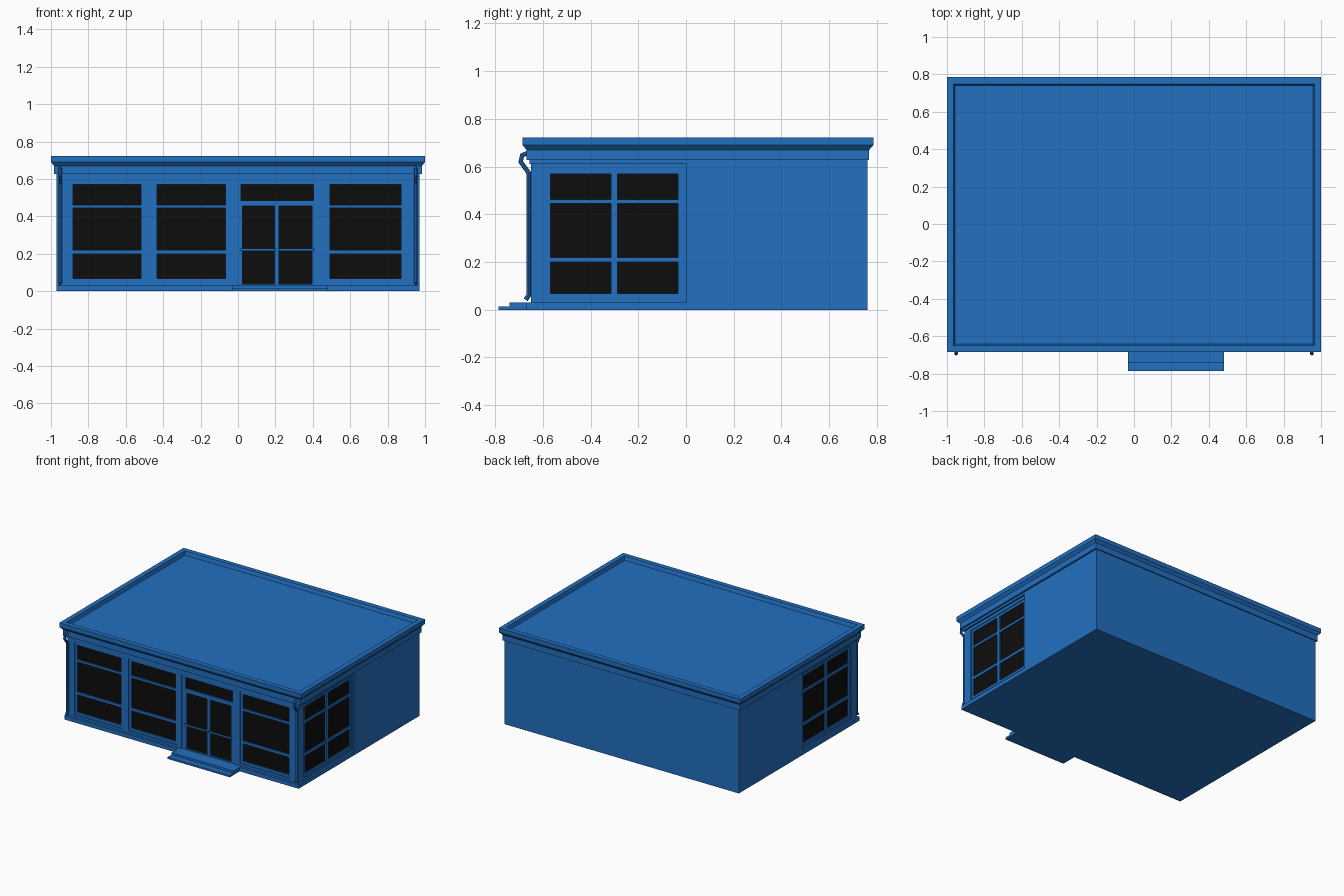
import bpy, bmesh
from mathutils import Vector

cube = bpy.data.objects.get("Cube")
if cube:
    bpy.data.objects.remove(cube, do_unlink=True)


def material(name, rgb):
    m = bpy.data.materials.new(name)
    m.use_nodes = True
    m.diffuse_color = (*rgb, 1)
    m.node_tree.nodes["Principled BSDF"].inputs["Base Color"].default_value = (*rgb, 1)
    return m


BLUE = material("blue_paint", (0.016, 0.16, 0.53))
BLACK = material("black_glass", (0.004, 0.004, 0.004))


def finish(name, bm, mat):
    bmesh.ops.recalc_face_normals(bm, faces=bm.faces)
    mesh = bpy.data.meshes.new(name)
    bm.to_mesh(mesh)
    bm.free()
    mesh.materials.append(mat)
    ob = bpy.data.objects.new(name, mesh)
    bpy.context.collection.objects.link(ob)
    return ob


def box(name, x, y, z, mat=BLUE):
    bm = bmesh.new()
    lo = Vector((x[0], y[0], z[0]))
    size = Vector((x[1], y[1], z[1])) - lo
    for v in bmesh.ops.create_cube(bm, size=1)["verts"]:
        v.co = Vector((lo[i] + (v.co[i] + 0.5) * size[i] for i in range(3)))
    return finish(name, bm, mat)


# Facades map (along, depth inward, height) to world space
FRONT_Y, SIDE_X = -0.65, 0.957


def front(u, d, z):
    return (u, FRONT_Y + d, z)


def right_side(u, d, z):
    return (SIDE_X - d, u, z)


def left_side(u, d, z):
    return (d - SIDE_X, u, z)


def panel(name, place, outer, holes, d0, d1, mat=BLUE):
    """Slab from depth d0 to d1 with rectangular holes (u0, u1, z0, z1)."""
    rects = [outer] + holes
    us = sorted({u for r in rects for u in r[:2]})
    zs = sorted({z for r in rects for z in r[2:]})
    bm = bmesh.new()
    grid = {(u, z): bm.verts.new(place(u, d0, z)) for u in us for z in zs}
    for a, b in zip(us, us[1:]):
        for c, d in zip(zs, zs[1:]):
            u, z = (a + b) / 2, (c + d) / 2
            if not any(h[0] < u < h[1] and h[2] < z < h[3] for h in holes):
                bm.faces.new([grid[k] for k in ((a, c), (b, c), (b, d), (a, d))])
    bmesh.ops.delete(bm, geom=[v for v in bm.verts if not v.link_faces], context="VERTS")
    new = bmesh.ops.extrude_face_region(bm, geom=bm.faces[:])["geom"]
    shift = Vector(place(0, d1, 0)) - Vector(place(0, d0, 0))
    bmesh.ops.translate(bm, vec=shift, verts=[g for g in new if isinstance(g, bmesh.types.BMVert)])
    return finish(name, bm, mat)


def glazing(name, place, opening, panes):
    """Recessed frame with bars, and dark glass behind it."""
    panel(name + "_frame", place, opening, panes, 0.006, 0.02)
    panel(name + "_glass", place, opening, [], 0.016, 0.024, BLACK)


# Main volume, plinth and header over the glazed part
box("rear_block", (-0.97, 0.97), (0, 0.76), (0, 0.64))
box("plinth", (-0.97, 0.97), (-0.668, 0), (0, 0.03))
box("header", (-0.97, 0.97), (-0.656, 0), (0.61, 0.64))
box("inner_core", (-0.93, 0.93), (-0.622, 0), (0.03, 0.61))

# Front windows and double door
ROWS = [(0.068, 0.2), (0.22, 0.445), (0.462, 0.57)]
WINDOWS = [(-0.9, -0.5), (-0.45, -0.05), (0.473, 0.89)]
openings = []
for i, (a, b) in enumerate(WINDOWS):
    opening = (a, b, 0.048, 0.588)
    openings.append(opening)
    glazing(f"front_window_{i + 1}", front, opening, [(a + 0.018, b - 0.018, *r) for r in ROWS])
door = (-0.012, 0.43, 0.03, 0.588)
openings.append(door)
glazing("door", front, door, [(0.015, 0.405, 0.485, 0.57),
                              (0.025, 0.196, 0.038, 0.455), (0.22, 0.395, 0.038, 0.455)])
panel("front_wall", front, (-SIDE_X, SIDE_X, 0.03, 0.61), openings, 0, 0.03)

# Side windows
SIDE = (-0.585, -0.016, 0.048, 0.588)
COLUMNS = [(-0.567, -0.314), (-0.288, -0.034)]
for name, place in (("right", right_side), ("left", left_side)):
    panel(name + "_wall", place, (-0.649, 0, 0.03, 0.61), [SIDE], 0, 0.028)
    glazing(name + "_window", place, SIDE, [(*c, *r) for c in COLUMNS for r in ROWS])

# Door push bars
for name, a, b in (("left_door_bar", 0.215, 0.408), ("right_door_bar", 0.013, 0.203)):
    box(name, (a, b), (-0.661, -0.654), (0.215, 0.229))
    for x in (a + 0.012, b - 0.012):
        box(name + "_mount", (x - 0.005, x + 0.005), (-0.656, -0.64), (0.217, 0.227))

# Entrance steps
box("lower_step", (-0.033, 0.482), (-0.785, -0.66), (0, 0.014))
box("upper_step", (-0.033, 0.482), (-0.74, -0.66), (0.014, 0.03))

# Frieze, cornice and sunken roof, lofted from (inset, height) rings
PROFILE = [(0.017, 0.627), (0.017, 0.67), (0, 0.69), (0, 0.722), (0.036, 0.722), (0.044, 0.695)]
bm = bmesh.new()
rings = [[bm.verts.new((x * (1 - i), y, z)) for x, y in
          ((-1, -0.685 + i), (1, -0.685 + i), (1, 0.785 - i), (-1, 0.785 - i))]
         for i, z in PROFILE]
for lower, upper in zip(rings, rings[1:]):
    for k in range(4):
        n = (k + 1) % 4
        bm.faces.new((lower[k], lower[n], upper[n], upper[k]))
bm.faces.new(rings[0])
bm.faces.new(rings[-1])
finish("cornice_and_roof", bm, BLUE)

# Downpipes at the front corners
PATH = [(-0.672, 0.042), (-0.66, 0.06), (-0.66, 0.575), (-0.693, 0.62), (-0.687, 0.648), (-0.66, 0.658)]
for name, x in (("left_downpipe", 0.951), ("right_downpipe", -0.951)):
    curve = bpy.data.curves.new(name + "_path", "CURVE")
    curve.dimensions = "3D"
    curve.bevel_depth = 0.01
    curve.bevel_resolution = 2
    curve.use_fill_caps = True
    spline = curve.splines.new("POLY")
    spline.points.add(len(PATH) - 1)
    for point, (y, z) in zip(spline.points, PATH):
        point.co = (x, y, z, 1)
    helper = bpy.data.objects.new(name + "_path", curve)
    mesh = bpy.data.meshes.new_from_object(helper)
    bpy.data.objects.remove(helper)
    mesh.materials.clear()
    mesh.materials.append(BLUE)
    pipe = bpy.data.objects.new(name, mesh)
    bpy.context.collection.objects.link(pipe)
    bpy.ops.object.select_all(action="DESELECT")
    pipe.select_set(True)
    bpy.context.view_layer.objects.active = pipe
    bpy.ops.object.shade_smooth_by_angle()
